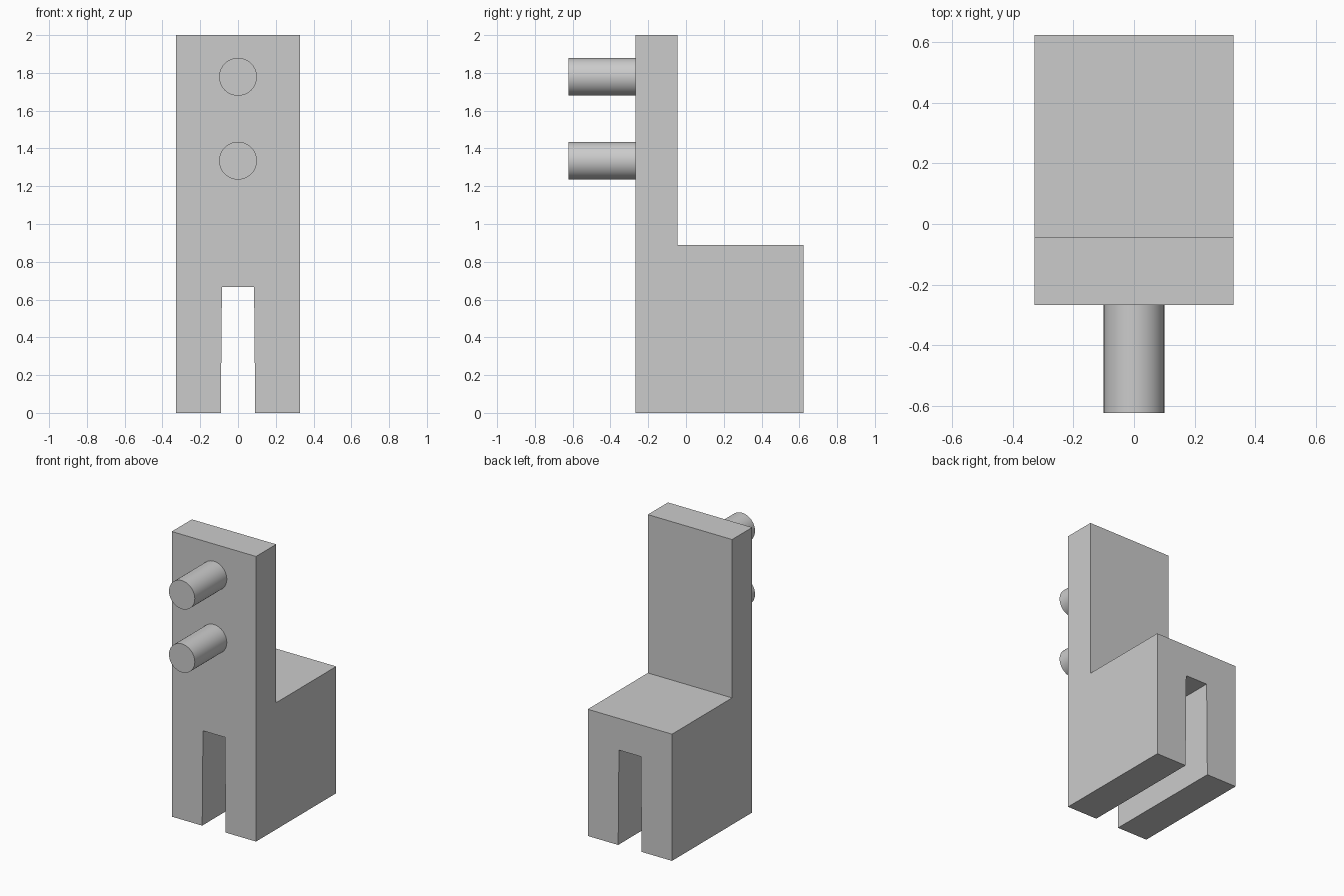
import bpy, bmesh
from math import pi
from mathutils import Matrix, Vector

cube = bpy.data.objects.get("Cube")
if cube:
    bpy.data.objects.remove(cube, do_unlink=True)

grey = bpy.data.materials.new("plain grey")
grey.use_nodes = True
colour = (0.6, 0.6, 0.6, 1)
grey.diffuse_color = colour
grey.node_tree.nodes["Principled BSDF"].inputs["Base Color"].default_value = colour

HALF_WIDTH = 0.327
FRONT, BACK, PLATE_BACK = -0.267, 0.622, -0.044
SEAT, TOP = 0.889, 2.0


def add_object(name, bm):
    bmesh.ops.recalc_face_normals(bm, faces=bm.faces)
    mesh = bpy.data.meshes.new(name)
    bm.to_mesh(mesh)
    bm.free()
    mesh.materials.append(grey)
    obj = bpy.data.objects.new(name, mesh)
    bpy.context.collection.objects.link(obj)
    return obj


def prism(name, outline, depth):
    """Extrude a closed outline along the depth vector."""
    bm = bmesh.new()
    face = bm.faces.new([bm.verts.new(p) for p in outline])
    result = bmesh.ops.extrude_face_region(bm, geom=[face])
    moved = [v for v in result["geom"] if isinstance(v, bmesh.types.BMVert)]
    bmesh.ops.translate(bm, verts=moved, vec=Vector(depth))
    return add_object(name, bm)


def activate(obj):
    bpy.ops.object.select_all(action='DESELECT')
    obj.select_set(True)
    bpy.context.view_layer.objects.active = obj


# L-shaped body: upright plate with a block behind it
side_profile = [(FRONT, 0), (BACK, 0), (BACK, SEAT),
                (PLATE_BACK, SEAT), (PLATE_BACK, TOP), (FRONT, TOP)]
body = prism("body", [(-HALF_WIDTH, y, z) for y, z in side_profile],
             (2 * HALF_WIDTH, 0, 0))

# Slightly tapered slot through the base, front to back
slot_profile = [(-0.092, -0.1), (0.092, -0.1), (0.085, 0.667), (-0.085, 0.667)]
slot = prism("slot_cutter", [(x, -1, z) for x, z in slot_profile], (0, 2, 0))
slot.hide_render = True
cut = body.modifiers.new("slot", 'BOOLEAN')
cut.operation = 'DIFFERENCE'
cut.solver = 'EXACT'
cut.object = slot
activate(body)
bpy.ops.object.modifier_apply(modifier=cut.name)
bpy.data.objects.remove(slot, do_unlink=True)

# Two round pegs on the front of the plate
PEG_TIP = -0.622
for name, height in (("lower_peg", 1.335), ("upper_peg", 1.779)):
    bm = bmesh.new()
    bmesh.ops.create_cone(bm, cap_ends=True, segments=64, radius1=0.1,
                          radius2=0.1, depth=FRONT - PEG_TIP,
                          matrix=Matrix.Rotation(pi / 2, 4, 'X'))
    bmesh.ops.translate(bm, verts=bm.verts,
                        vec=(0, (FRONT + PEG_TIP) / 2, height))
    peg = add_object(name, bm)
    activate(peg)
    bpy.ops.object.shade_smooth_by_angle()
